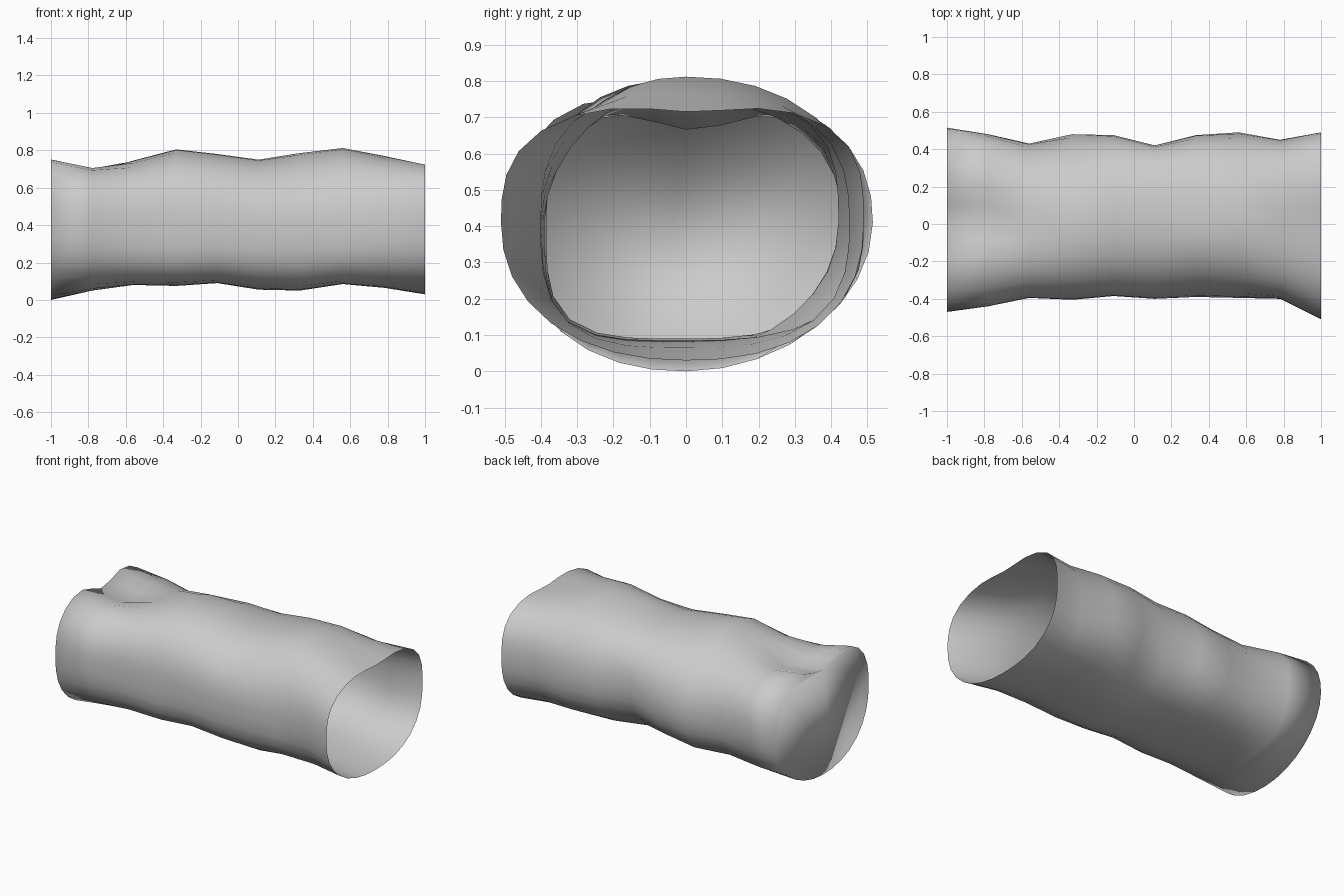
import bpy, bmesh, math

SIDES = 32
CZ = 0.41           # height of the tube axis
BASE = (0.36, 0.287)  # diagonal point that stays undented in every ring

# Rings: x, top z, bottom z, +y reach, -y reach, crown dip depth,
# then squareness limits for upper +y, upper -y, lower +y, lower -y
RINGS = [
    (-1.00, 0.775, 0.000, 0.515, 0.47, 0.090, 3.5, 3.0, 2.2, 2.4),
    (-0.78, 0.725, 0.050, 0.48, 0.44, 0.060, 3.0, 2.8, 2.6, 2.8),
    (-0.56, 0.745, 0.080, 0.43, 0.395, 0.0, 2.3, 2.6, 3.2, 3.8),
    (-0.33, 0.805, 0.075, 0.48, 0.405, 0.0, 1.7, 2.4, 3.0, 3.6),
    (-0.11, 0.780, 0.090, 0.475, 0.385, 0.0, 2.2, 2.4, 2.6, 3.8),
    (0.11, 0.750, 0.055, 0.42, 0.40, 0.0, 3.2, 2.2, 2.0, 3.2),
    (0.33, 0.785, 0.050, 0.475, 0.39, 0.0, 2.6, 1.9, 2.2, 3.4),
    (0.56, 0.812, 0.085, 0.49, 0.395, 0.0, 2.3, 2.1, 2.8, 3.8),
    (0.78, 0.770, 0.065, 0.45, 0.40, 0.0, 2.6, 2.7, 2.8, 3.2),
    (1.00, 0.735, 0.030, 0.49, 0.51, 0.020, 3.2, 2.8, 2.4, 2.2),
]


def ring_point(ring, t):
    """One point of a rounded, flattened cross-section."""
    x, top, bottom, right, left, dip, *limits = ring
    c, s = math.cos(t), math.sin(t)
    a = right if c > 0 else left
    b = top - CZ if s > 0 else CZ - bottom
    limit = limits[(0 if s > 0 else 2) + (0 if c > 0 else 1)]
    ratio = min(0.95, 0.5 * (BASE[0] / a + BASE[1] / b))
    n = max(1.7, min(-math.log(2) / math.log(ratio), limit))
    r = (abs(c) ** n + abs(s) ** n) ** (-1 / n)
    y, z = a * c * r, CZ + b * s * r
    if s > 0:
        z -= dip * math.exp(-((y - 0.02) / 0.15) ** 2)
    return x, y, z


# Dented tube wall
bm = bmesh.new()
rows = [[bm.verts.new(ring_point(ring, 2 * math.pi * i / SIDES)) for i in range(SIDES)]
        for ring in RINGS]
for r0, r1 in zip(rows, rows[1:]):
    for i in range(SIDES):
        j = (i + 1) % SIDES
        bm.faces.new((r0[i], r0[j], r1[j], r1[i]))

# Closed flat end at -x; the +x end stays open
bm.faces.new(rows[0])
bmesh.ops.recalc_face_normals(bm, faces=bm.faces[:])
for f in bm.faces:
    f.smooth = True

mesh = bpy.data.meshes.new("dented_tube")
bm.to_mesh(mesh)
bm.free()
bpy.context.collection.objects.link(bpy.data.objects.new("dented_tube", mesh))
